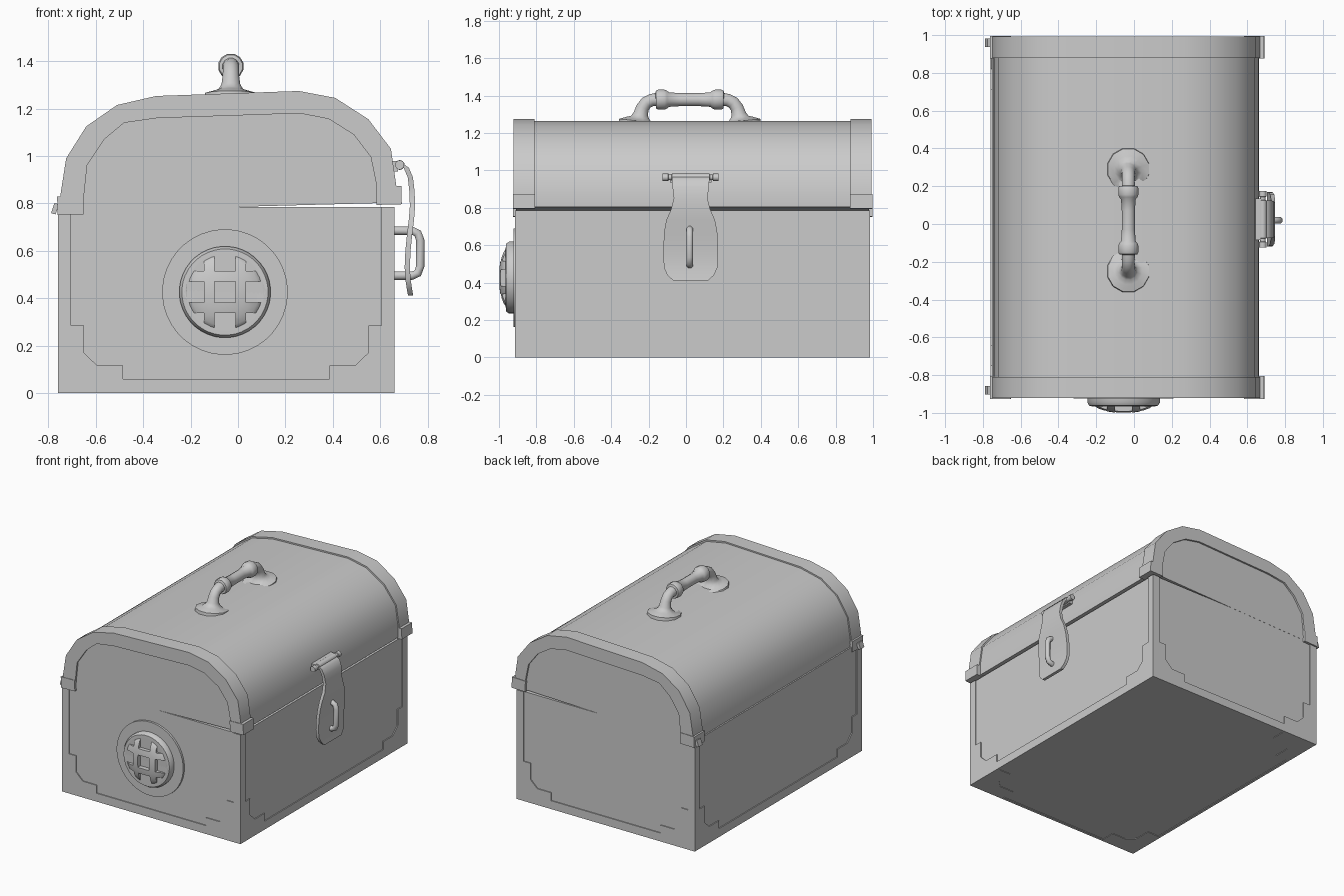
import bpy, bmesh, math
from mathutils import Vector

if "Cube" in bpy.data.objects:
    bpy.data.objects.remove(bpy.data.objects["Cube"])

CX, CY = -0.05, 0.035          # chest centre
HX, HY = 0.71, 0.95            # chest half sizes
TOP = 0.785


def finish(bm, name, smooth=None):
    bmesh.ops.recalc_face_normals(bm, faces=bm.faces[:])
    me = bpy.data.meshes.new(name)
    bm.to_mesh(me)
    bm.free()
    ob = bpy.data.objects.new(name, me)
    bpy.context.collection.objects.link(ob)
    if smooth:
        me.polygons.foreach_set("use_smooth", [True] * len(me.polygons))
        me.set_sharp_from_angle(angle=math.radians(smooth))
    return ob


def prism(name, pts, w0, w1, place, smooth=None):
    """Extrude a 2D outline from w0 to w1; place(u, v, w) gives the 3D point."""
    bm = bmesh.new()
    a = [bm.verts.new(place(u, v, w0)) for u, v in pts]
    b = [bm.verts.new(place(u, v, w1)) for u, v in pts]
    bm.faces.new(a)
    bm.faces.new(b[::-1])
    n = len(pts)
    for i in range(n):
        bm.faces.new((a[i], b[i], b[(i + 1) % n], a[(i + 1) % n]))
    return finish(bm, name, smooth)


def add_box(bm, lo, hi):
    lo, hi = Vector(lo), Vector(hi)
    for v in bmesh.ops.create_cube(bm, size=1)["verts"]:
        v.co = (lo + hi) / 2 + Vector(p * q for p, q in zip(v.co, hi - lo))


def box(name, lo, hi, tilt=0):
    c = (Vector(lo) + Vector(hi)) / 2
    bm = bmesh.new()
    add_box(bm, Vector(lo) - c, Vector(hi) - c)
    ob = finish(bm, name)
    ob.location = c
    ob.rotation_euler.y = math.radians(tilt)
    return ob


def tube(name, path, radii, side, sides=10, smooth=40, flat=1.0):
    """Sweep a section along a planar path whose plane normal is 'side'."""
    bm = bmesh.new()
    path, side, rings = [Vector(p) for p in path], Vector(side), []
    for i, p in enumerate(path):
        t = path[min(i + 1, len(path) - 1)] - path[max(i - 1, 0)]
        n = t.normalized().cross(side)
        rings.append([bm.verts.new(p + radii[i] * (side * math.cos(a) * flat + n * math.sin(a)))
                      for a in (math.tau * (k + .5) / sides for k in range(sides))])
    for r, s in zip(rings, rings[1:]):
        for k in range(sides):
            bm.faces.new((r[k], r[(k + 1) % sides], s[(k + 1) % sides], s[k]))
    bm.faces.new(rings[0])
    bm.faces.new(rings[-1][::-1])
    return finish(bm, name, smooth)


def front_lathe(name, prof, smooth=35, sides=40):
    """Revolve (radius, y) points about the grille axis."""
    return tube(name, [(-0.055, y, 0.426) for r, y in prof], [r for r, y in prof],
                (1, 0, 0), sides, smooth)


# chest body, slightly inset behind its raised frames
box("chest_body", (CX - HX + .007, CY - HY + .007, .004), (CX + HX - .007, CY + HY - .007, TOP))


# raised edge frames with stepped corner brackets on all four sides
def frame_outline(h):
    half = [(h, 0), (h, TOP), (h - .055, TOP), (h - .055, .285), (h - .11, .285), (h - .11, .17),
            (h - .165, .117), (h - .275, .117), (h - .275, .06)]
    return half + [(-u, v) for u, v in reversed(half)]


for s, n in ((-1, "front"), (1, "back")):
    prism(n + "_frame", frame_outline(HX), HY - .02, HY,
          lambda u, v, w: (CX + u, CY + s * w, v))
for s, n in ((-1, "left"), (1, "right")):
    prism(n + "_frame", frame_outline(HY), HX - .02, HX,
          lambda u, v, w: (CX + s * w, CY + u, v))

# corner plates under the chest
for sx in (-1, 1):
    for sy in (-1, 1):
        prism("bottom_corner_plate",
              [(0, 0), (.275, 0), (.275, .117), (.165, .117), (.11, .17), (.11, .285), (0, .285)],
              0, .01, lambda u, v, w: (CX + sx * (HX - u), CY + sy * (HY - v), w))

# lid: faceted arch, opened by a small angle
outer = [(-.752, .80), (-.75, .83), (-.725, .99), (-.64, 1.125), (-.51, 1.215), (-.345, 1.253),
         (-.03, 1.264), (.257, 1.274), (.41, 1.245), (.55, 1.155), (.645, 1.03), (.668, .873),
         (.669, .82)]
inner = [(-.652, .80), (-.65, .83), (-.636, .962), (-.564, 1.07), (-.48, 1.14), (-.34, 1.16),
         (-.03, 1.17), (.26, 1.18), (.383, 1.156), (.488, 1.09), (.56, .996), (.585, .873),
         (.586, .82)]
xz = lambda u, v, w: (u, w, v)
core = [(-.04 + (x + .04) * .988, .8 + (z - .8) * .978) for x, z in outer]
prism("lid", [(-.742, .766)] + core + [(.66, .803)], CY - HY + .006, CY + HY - .006, xz, 40)

# lid end bands with square feet
for y0, y1, n in ((-.922, -.81, "front"), (.88, .992, "back")):
    prism(n + "_lid_band", outer + inner[::-1], y0, y1, xz, 40)
    box(n + "_band_foot_left", (-.762, y0 - .004, .752), (-.652, y1 + .004, .83), -1.5)
    box(n + "_band_foot_right", (.583, y0 - .004, .795), (.69, y1 + .004, .872), -1.5)

# rear hinge knuckles
for y in (-.88, .96):
    box("hinge_knuckle", (-.782, y - .022, .755), (-.762, y + .022, .80), 18)

# carrying handle with flared feet and collared grip
half = [(.27, 1.25, .115), (.27, 1.263, .112), (.268, 1.268, .075), (.265, 1.282, .052),
        (.262, 1.30, .041), (.252, 1.335, .036), (.232, 1.362, .035), (.205, 1.375, .035),
        (.181, 1.378, .036), (.18, 1.378, .05), (.17, 1.378, .055), (.135, 1.378, .055),
        (.122, 1.378, .05), (.11, 1.378, .04), (.05, 1.378, .036)]
full = [(-y, z, r) for y, z, r in half] + half[::-1]
tube("lid_handle", [(-.03, .02 + y, z) for y, z, r in full], [r for y, z, r in full], (1, 0, 0), 12)

# round front grille: backing disc, rim and slotted dome
front_lathe("grille_backing_disc", [(.265, -.90), (.265, -.923)])
front_lathe("grille_rim", [(.193, -.91), (.193, -.945), (.182, -.962), (.165, -.966), (.154, -.96), (.15, -.93)])
dome = front_lathe("grille_dome", [(.165, -.92), (.165, -.952)] +
                   [(.165 * math.cos(a), -.952 - .048 * math.sin(a))
                    for a in (math.radians(d) for d in (15, 30, 45, 58, 70, 80, 87))])
bm = bmesh.new()
spans = ((-.17, -.088), (-.045, .045), (.088, .17))
for x0, x1 in spans:
    for z0, z1 in spans:
        add_box(bm, (-.055 + x0, -1.1, .426 + z0), (-.055 + x1, -.946, .426 + z1))
cutter = finish(bm, "grille_cutter")
cutter.hide_render = True
cutter.hide_viewport = True
mod = dome.modifiers.new("slots", "BOOLEAN")
mod.object = cutter
mod.solver = "EXACT"

# latch: mount, hinge barrel with end knobs, curved hasp and staple
LY = .025
box("latch_mount", (.625, LY - .11, .935), (.675, LY + .11, .978))
prof = [(-.15, .02), (-.12, .02), (-.118, .015), (-.102, .015), (-.10, .021)]
prof += [(-y, r) for y, r in reversed(prof)]
tube("latch_barrel", [(.682, LY + y, .962) for y, r in prof], [r for y, r in prof], (1, 0, 0), 10)
bm = bmesh.new()
rows = []
for x, z, h in ((.685, .968, .10), (.71, .95, .10), (.727, .91, .097), (.734, .85, .09),
                (.736, .79, .105), (.732, .735, .13), (.724, .67, .142), (.717, .60, .145),
                (.714, .53, .145), (.717, .48, .143), (.723, .44, .125), (.728, .412, .095)):
    rows.append([bm.verts.new((x + d, LY + s * h, z)) for s, d in
                 ((-1, -.011), (1, -.011), (1, .011), (-1, .011))])
for a, b in zip(rows, rows[1:]):
    for k in range(4):
        bm.faces.new((a[k], a[(k + 1) % 4], b[(k + 1) % 4], b[k]))
bm.faces.new(rows[0])
bm.faces.new(rows[-1])
finish(bm, "latch_hasp", 40)
loop = [(.64, .685), (.735, .685), (.758, .674), (.769, .645), (.769, .535), (.758, .505),
        (.735, .495), (.64, .495)]
tube("latch_staple", [(x, LY - .005, z) for x, z in loop], [.019] * len(loop), (0, 1, 0), 8, 50)
